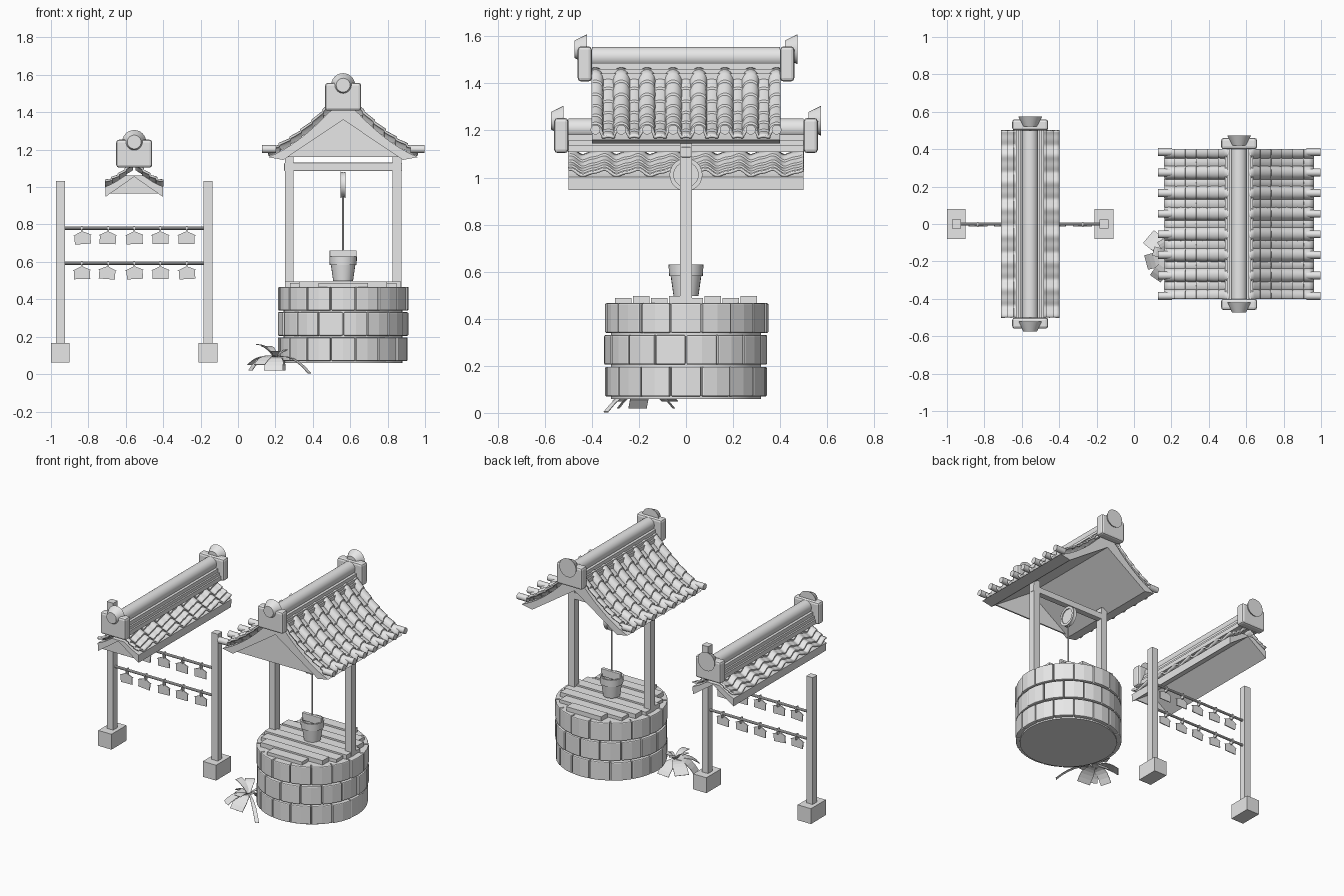
import bpy, bmesh, math, random
from mathutils import Vector, Matrix

if "Cube" in bpy.data.objects:
    bpy.data.objects.remove(bpy.data.objects["Cube"])

random.seed(4)
stone = bpy.data.materials.new("plain grey")
stone.diffuse_color = (0.8, 0.8, 0.8, 1)
stone.use_nodes = True
stone.node_tree.nodes["Principled BSDF"].inputs["Base Color"].default_value = stone.diffuse_color
WX, RX = 0.562, -0.555      # well centre, rack roof centre


def make(name, verts, faces, smooth=False, bevel=0):
    me = bpy.data.meshes.new(name)
    me.from_pydata(verts, [], faces)
    bm = bmesh.new()
    bm.from_mesh(me)
    bmesh.ops.recalc_face_normals(bm, faces=bm.faces)
    bm.to_mesh(me)
    bm.free()
    ob = bpy.data.objects.new(name, me)
    bpy.context.collection.objects.link(ob)
    me.materials.append(stone)
    if bevel:
        b = ob.modifiers.new("bevel", 'BEVEL')
        b.width, b.segments = bevel, 2
    if smooth:
        bpy.context.view_layer.objects.active = ob
        bpy.ops.object.select_all(action='DESELECT')
        ob.select_set(True)
        bpy.ops.object.shade_smooth_by_angle(angle=math.radians(35))
    return ob


def box(name, x0, x1, y0, y1, z0, z1, bevel=0):
    v = [(x, y, z) for x in (x0, x1) for y in (y0, y1) for z in (z0, z1)]
    f = [(0, 1, 3, 2), (4, 6, 7, 5), (0, 4, 5, 1), (2, 3, 7, 6), (0, 2, 6, 4), (1, 5, 7, 3)]
    return make(name, v, f, bevel=bevel)


def lathe(name, prof, loc, axis='Z', n=24):
    """Spin (radius, height) points about an axis and cap both ends."""
    v, f = [], []
    for r, h in prof:
        for i in range(n):
            a = 2 * math.pi * i / n
            c, s = r * math.cos(a), r * math.sin(a)
            p = {'Z': (c, s, h), 'Y': (c, h, s), 'X': (h, c, s)}[axis]
            v.append(Vector(p) + Vector(loc))
    for k in range(len(prof) - 1):
        for i in range(n):
            j = (i + 1) % n
            f.append((k * n + i, k * n + j, k * n + n + j, k * n + n + i))
    f += [tuple(range(n)), tuple(range(len(v) - n, len(v)))]
    return make(name, v, f, smooth=True)


def extrude(name, prof, y0, y1):
    """Extrude an (x, z) outline along y."""
    n = len(prof)
    v = [(x, y, z) for y in (y0, y1) for x, z in prof]
    f = [(i, (i + 1) % n, n + (i + 1) % n, n + i) for i in range(n)]
    return make(name, v, f + [tuple(range(n)), tuple(range(n, 2 * n))])


def tiles(name, cx, side, d0, d1, ylen, curve, wave, courses):
    """Rippled tile sheet on one roof slope, with a small step at each course."""
    ny, rows = 120, []
    for c in range(courses):
        for t in (0.0, 0.5, 1.0):
            d = d0 + (d1 - d0) * (c + t * 0.985) / courses
            rows.append((d, curve(d) - 0.007 + 0.009 * t))
    ys = [-ylen + 2 * ylen * i / ny for i in range(ny + 1)]
    v = [(cx + side * d, y, z + wave(y)) for d, z in rows for y in ys]
    m = ny + 1
    f = [(r * m + i, r * m + i + 1, r * m + m + i + 1, r * m + m + i)
         for r in range(len(rows) - 1) for i in range(ny)]
    ob = make(name, v, f, smooth=True)
    s = ob.modifiers.new("thickness", 'SOLIDIFY')
    s.thickness, s.offset = 0.012, 0
    return ob


def ridge(label, cx, z, ylen):
    """Stepped ridge, round top tile, end blocks and flared end ornaments."""
    for i, (w, a, b) in enumerate([(0.075, 0, 0.03), (0.064, 0.03, 0.05), (0.053, 0.05, 0.075)]):
        box(f"{label}_ridge_layer_{i}", cx - w, cx + w, -ylen, ylen, z + a, z + b)
    lathe(f"{label}_ridge_tile", [(0.043, -ylen), (0.043, ylen)], (cx, 0, z + 0.1), 'Y')
    for s in (-1, 1):
        a, b = sorted((s * ylen, s * (ylen + 0.06)))
        box(f"{label}_ridge_end", cx - 0.096, cx + 0.096, a, b, z - 0.004, z + 0.145, bevel=0.014)
        y = s * (ylen + 0.047)
        lathe(f"{label}_ridge_ornament", [(0.037, y - 0.027), (0.064, y + 0.027)],
              (cx, 0, z + 0.133), 'Y')


def roof_slab(name, cx, d1, drop, curve, low, ylen):
    ds = [d1 * i / 10 for i in range(11)]
    half = [(d, curve(max(d, 0.05)) - drop) for d in ds]
    outline = [(cx - d, z) for d, z in reversed(half)] + [(cx + d, z) for d, z in half[1:]]
    outline += [(cx + low[0], low[1]), (cx, low[2]), (cx - low[0], low[1])]
    extrude(name, outline, -ylen, ylen)


# Well: core and three staggered courses of blocks
lathe("well_core", [(0.318, 0.06), (0.318, 0.465)], (WX, 0, 0), n=48)
for row in range(3):
    z0, n = 0.07 + 0.135 * row, 16
    for k in range(n):
        mid = 2 * math.pi * (k + 0.5 * (row % 2)) / n
        half = math.pi / n - 0.008
        outer = 0.347 + random.uniform(-0.004, 0.004)
        v = []
        for z in (z0, z0 + 0.126):
            for a, r in ((-half, 0.29), (-half, outer), (0, outer), (half, outer), (half, 0.29)):
                v.append((WX + r * math.cos(mid + a), r * math.sin(mid + a), z))
        f = [(0, 1, 2, 3, 4), (5, 6, 7, 8, 9)] + [(i, (i + 1) % 5, 5 + (i + 1) % 5, 5 + i) for i in range(5)]
        make("well_block", v, f, bevel=0.006)

# Plank lid
for k in range(8):
    y = -0.266 + 0.076 * k
    h = math.sqrt(0.315 ** 2 - min(abs(y) + 0.02, 0.3) ** 2)
    box("lid_plank", WX - h, WX + h, y - 0.035, y + 0.035, 0.455, 0.488 + 0.008 * (k % 2))

# Well frame, pulley, rope
for s in (-1, 1):
    x = WX + s * 0.288
    box("well_post", x - 0.024, x + 0.024, -0.025, 0.025, 0.06, 1.17)
box("well_beam", WX - 0.315, WX + 0.315, -0.022, 0.022, 1.085, 1.13, bevel=0.005)
lathe("pulley_rim", [(0.052, -0.013), (0.07, -0.013), (0.066, 0), (0.07, 0.013), (0.052, 0.013),
                     (0.052, -0.013)], (WX, 0, 1.012), 'X')
lathe("pulley_disc", [(0.053, -0.006), (0.053, 0.006)], (WX, 0, 1.012), 'X')
lathe("rope", [(0.005, 0.6), (0.005, 1.0)], (WX, 0, 0), n=8)

# Bucket with rim band, recessed inside and handle plate
lathe("bucket", [(0.053, 0.497), (0.065, 0.582), (0.072, 0.582), (0.074, 0.63), (0.064, 0.63),
                 (0.058, 0.54)], (WX, 0, 0))
box("bucket_handle", WX - 0.072, WX + 0.072, -0.012, 0.012, 0.61, 0.662, bevel=0.003)


# Well roof
def well_curve(d):
    u = d - 0.1
    return 1.395 - 1.02 * u + 1.01 * u * u


def well_wave(y):
    t = (y + 0.385 + 0.055) % 0.11 - 0.055
    return math.sqrt(0.03 ** 2 - t * t) - 0.008 if abs(t) < 0.03 else -0.012 + 0.2 * (abs(t) - 0.03)


roof_slab("well_roof_slab", WX, 0.4, 0.02, well_curve, (0.32, 1.145, 1.36), 0.4)
extrude("well_gable_panel", [(WX - 0.3, 1.16), (WX + 0.3, 1.16), (WX, 1.365)], -0.39, -0.38)
for s in (-1, 1):
    tiles("well_roof_tiles", WX, s, 0.05, 0.4, 0.4, well_curve, well_wave, 6)
    for k in range(8):
        y = -0.385 + 0.11 * k
        lathe("eave_cap", [(0.021, s * 0.36), (0.021, s * 0.435)], (WX, y, 1.203), 'X', 12)
ridge("well", WX, 1.412, 0.4)


# Rack roof
def rack_curve(d):
    return 1.125 - 1.0 * d + 2.08 * d * d


def rack_wave(y):
    t = ((y + 0.5) / 0.143) % 1
    return 0.011 * math.cos(2 * math.pi * t) + 0.004 * math.sin(4 * math.pi * t)


roof_slab("rack_roof_slab", RX, 0.155, 0.018, rack_curve, (0.153, 0.948, 1.055), 0.5)
extrude("rack_gable_panel", [(RX - 0.13, 0.965), (RX + 0.13, 0.965), (RX, 1.06)], -0.49, -0.482)
for s in (-1, 1):
    tiles("rack_roof_tiles", RX, s, 0.01, 0.157, 0.5, rack_curve, rack_wave, 4)
ridge("rack", RX, 1.108, 0.5)

# Rack posts, feet and bars
for x in (-0.95, -0.16):
    box("rack_post", x - 0.024, x + 0.024, -0.024, 0.024, 0.16, 1.033)
    box("rack_foot", x - 0.05, x + 0.05, -0.08, 0.08, 0.062, 0.167)
for z in (0.78, 0.593):
    lathe("rack_bar", [(0.009, -0.93), (0.009, -0.18)], (0, 0, z), 'X', 10)
    # Hanging plaques with loops
    for k in range(5):
        x, tilt = -0.835 + 0.14 * k, random.uniform(-0.08, 0.08)
        shape = [(-0.043, -0.085), (0.043, -0.085), (0.043, -0.04), (0.05, -0.038),
                 (0, -0.016), (-0.05, -0.038), (-0.043, -0.04)]
        ob = extrude("plaque", shape, -0.014, -0.008)
        ob.matrix_world = Matrix.Translation((x, 0, z)) @ Matrix.Rotation(tilt, 4, 'Y')
        box("plaque_loop", x - 0.004, x + 0.004, -0.015, 0.012, z - 0.028, z + 0.011)


# Drooping plant beside the well
def leaf(ang, length, width, rise, droop):
    v, f = [], []
    n = 6
    for i in range(n + 1):
        t = i / n
        w = width * (0.35 + 0.65 * min(1, t * 1.6)) * 0.5
        z = max(0.005, 0.09 + rise * t - droop * t * t)
        for s in (-1, 1):
            v.append((0.2 + math.cos(ang) * length * t - s * w * math.sin(ang),
                      -0.17 + math.sin(ang) * length * t + s * w * math.cos(ang), z))
    f = [(2 * i, 2 * i + 1, 2 * i + 3, 2 * i + 2) for i in range(n)]
    ob = make("plant_leaf", v, f)
    ob.modifiers.new("thickness", 'SOLIDIFY').thickness = 0.003


for deg, length, width, rise, droop in [
        (-43, 0.25, 0.025, 0.06, 0.145), (-95, 0.12, 0.1, 0.03, 0.1), (140, 0.16, 0.09, 0.05, 0.09),
        (195, 0.14, 0.08, 0.08, 0.15), (85, 0.12, 0.09, 0.02, 0.09), (235, 0.15, 0.07, 0.06, 0.1),
        (120, 0.1, 0.06, 0.12, 0.06), (165, 0.1, 0.05, 0.14, 0.07), (20, 0.1, 0.05, 0.1, 0.05),
        (270, 0.12, 0.05, 0.09, 0.06)]:
    leaf(math.radians(deg), length, width, rise, droop)
